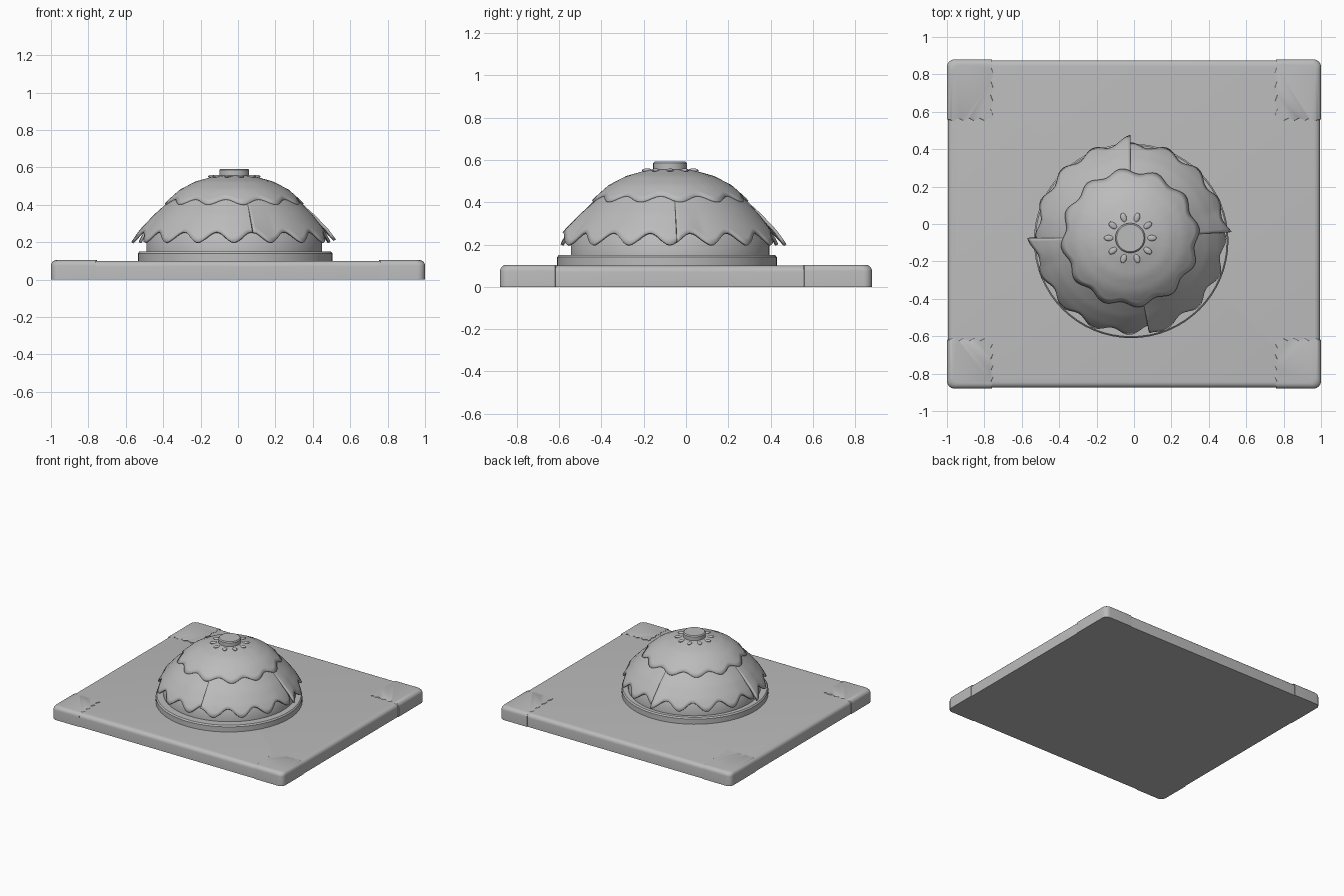
import bpy, bmesh
from math import sin, cos, pi, tau, radians

cube = bpy.data.objects.get("Cube")
if cube:
    bpy.data.objects.remove(cube, do_unlink=True)

grey = bpy.data.materials.new("plain grey")
grey.use_nodes = True
COLOUR = (0.5, 0.5, 0.5, 1)
grey.diffuse_color = COLOUR
grey.node_tree.nodes["Principled BSDF"].inputs["Base Color"].default_value = COLOUR

CX, CY = -0.02, -0.075   # dome axis


def finish(name, bm, angle=35, thickness=0):
    """Turn a bmesh into a shaded object, with optional cloth thickness."""
    bmesh.ops.remove_doubles(bm, verts=bm.verts, dist=0.0005)
    bmesh.ops.recalc_face_normals(bm, faces=bm.faces)
    mesh = bpy.data.meshes.new(name)
    bm.to_mesh(mesh)
    bm.free()
    ob = bpy.data.objects.new(name, mesh)
    bpy.context.collection.objects.link(ob)
    mesh.materials.append(grey)
    bpy.ops.object.select_all(action='DESELECT')
    ob.select_set(True)
    bpy.context.view_layer.objects.active = ob
    bpy.ops.object.shade_smooth_by_angle(angle=radians(angle))
    if thickness:
        mod = ob.modifiers.new("cloth", 'SOLIDIFY')
        mod.thickness = thickness
        mod.offset = -1
    return ob


def loft(name, loops, angle=35):
    """Skin stacked closed loops and cap both ends."""
    bm = bmesh.new()
    rings = [[bm.verts.new(p) for p in loop] for loop in loops]
    n = len(rings[0])
    for a, b in zip(rings, rings[1:]):
        for i in range(n):
            j = (i + 1) % n
            bm.faces.new((a[i], a[j], b[j], b[i]))
    bm.faces.new(rings[0][::-1])
    bm.faces.new(rings[-1])
    return finish(name, bm, angle)


def edge_layers(height, r=0.03, steps=5):
    """Inset and height pairs for a slab with a rounded upper edge."""
    arc = [(i / steps) * pi / 2 for i in range(steps + 1)]
    return [(0, 0)] + [(r * (1 - cos(a)), height - r + r * sin(a)) for a in arc]


def corner(x, y, r=0.04, steps=6):
    """Quarter arc of the outline around the +x +y corner."""
    arc = [(i / steps) * pi / 2 for i in range(steps + 1)]
    return [(x - r + r * cos(a), y - r + r * sin(a)) for a in arc]


# Base cushion
loops = []
for d, z in edge_layers(0.10):
    q = corner(0.995 - d, 0.875 - d)
    plan = (q + [(-x, y) for x, y in reversed(q)]
            + [(-x, -y) for x, y in q] + [(x, -y) for x, y in reversed(q)])
    loops.append([(x, y, z) for x, y in plan])
loft("base_cushion", loops)


# Corner caps with zigzag stitched edges
def corner_cap(name, sx, sy, x0, y0, teeth=16):
    def wave(i):
        return 0.007 * sin(i * pi / 2) if 0 < i < teeth else 0
    loops = []
    for d, z in edge_layers(0.104):
        X, Y = 1.0 - d, 0.88 - d
        plan = corner(X, Y)
        plan += [(x0 + wave(i), Y + (y0 - Y) * i / teeth) for i in range(teeth + 1)]
        plan += [(x0 + (X - x0) * i / teeth, y0 + wave(i)) for i in range(1, teeth + 1)]
        loops.append([(sx * x, sy * y, z) for x, y in plan])
    loft(name, loops)


for side, sx in (("left", 1), ("right", -1)):
    corner_cap("back_cap_" + side, sx, 1, 0.76, 0.56)
    corner_cap("front_cap_" + side, sx, -1, 0.76, 0.62)


def lathe(name, profile, x=CX, y=CY, n=64):
    return loft(name, [[(x + r * cos(tau * i / n), y + r * sin(tau * i / n), z)
                        for i in range(n)] for r, z in profile])


# Round foot, inner drum and top button
lathe("round_foot", [(0.52, 0.09), (0.52, 0.14), (0.512, 0.15)], CX + 0.005, CY - 0.015)
lathe("inner_drum", [(0.47, 0.14), (0.47, 0.22), (0.42, 0.30), (0.32, 0.40)])
lathe("top_button", [(0.08, 0.53), (0.08, 0.585), (0.073, 0.592)], n=32)

# Canopy silhouette: radius and height from crown to hem
DOME = [(0, 0.55), (0.1, 0.543), (0.2, 0.518), (0.28, 0.478), (0.34, 0.425),
        (0.42, 0.345), (0.48, 0.27), (0.515, 0.21), (0.54, 0.15)]


def dome_height(r):
    for (r0, z0), (r1, z1) in zip(DOME, DOME[1:]):
        if r <= r1:
            return z0 + (z1 - z0) * (r - r0) / (r1 - r0)
    return DOME[-1][1]


def canopy(name, r_in, hem, start, end, lift, flare, rows=14, cols=48):
    """Cloth patch over the dome; hem(a) is its radius, flare(u) its kick-out."""
    bm = bmesh.new()
    grid = []
    for j in range(cols + 1):
        u = j / cols
        a = start + (end - start) * u
        line = []
        for i in range(rows + 1):
            t = i / rows
            r = r_in + (hem(a) - r_in) * t
            out = r + lift * t + flare(u) * t ** 2
            line.append(bm.verts.new((CX + out * cos(a), CY + out * sin(a),
                                      dome_height(r) + lift * (1 - t))))
        grid.append(line)
    for a, b in zip(grid, grid[1:]):
        for i in range(rows):
            bm.faces.new((a[i], a[i + 1], b[i + 1], b[i]))
    return finish(name, bm, 60, 0.014)


# Upper canopy with twelve scallops
canopy("upper_canopy", 0.01, lambda a: 0.345 + 0.014 * sin(12 * a), 0, tau,
       0.014, lambda u: 0, cols=192)

# Lower canopy: four overlapping panels, each kicked out at its leading edge
seams = [0.06, pi / 2, pi, 1.5 * pi + 0.2, tau + 0.06]
for k, side in enumerate(("back_left", "back_right", "front_right", "front_left")):
    canopy("lower_canopy_" + side, 0.30,
           lambda a: 0.503 + 0.016 * cos(16 * a), seams[k], seams[k + 1] + 0.03,
           0.002, lambda u: 0.03 * max(0, 1 - u * 6) - 0.012 * max(0, u * 6 - 5))

# Gathered cloth around the button
for i in range(10):
    a = tau * i / 10
    bm = bmesh.new()
    bmesh.ops.create_uvsphere(bm, u_segments=12, v_segments=8, radius=0.02)
    ob = finish("gather_%d" % (i + 1), bm)
    ob.scale = (1.3, 0.8, 0.45)
    ob.rotation_euler = (0, 0, a)
    ob.location = (CX + 0.115 * cos(a), CY + 0.115 * sin(a), 0.551)
